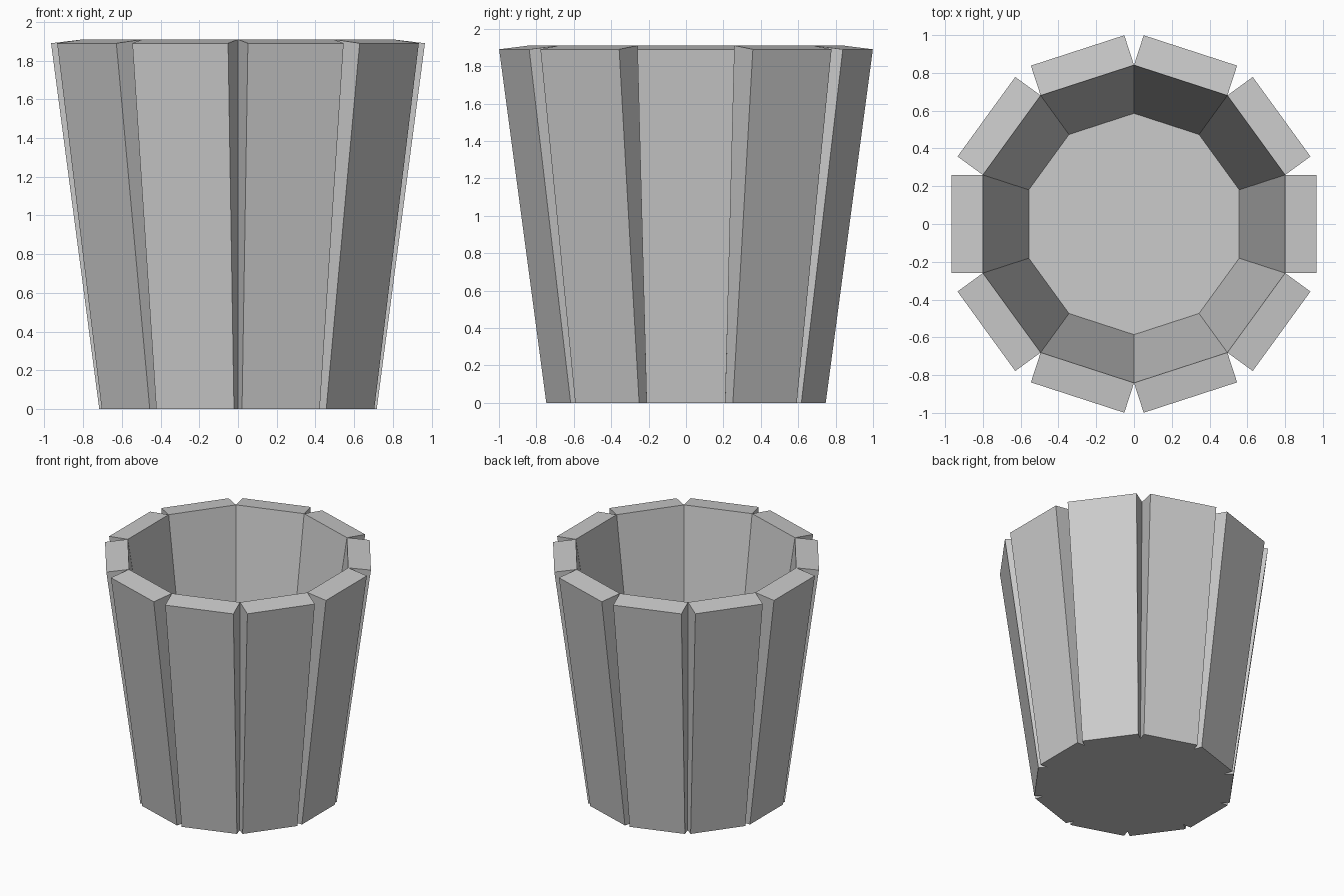
import bpy, bmesh
from math import cos, sin, tan, pi

if "Cube" in bpy.data.objects:
    bpy.data.objects.remove(bpy.data.objects["Cube"])

N = 10
HALF = pi / N

def corner(side, apothem, half_width, z, sign):
    """Point on a side panel: out along its normal, then sideways."""
    a = side * 2 * HALF
    u, v = apothem, sign * half_width
    return (u * cos(a) - v * sin(a), u * sin(a) + v * cos(a), z)

def ring(bm, apothem, z):
    """Ten shared decagon corners; corner i sits between panels i and i+1."""
    return [bm.verts.new(corner(i, apothem, apothem * tan(HALF), z, 1)) for i in range(N)]

bm = bmesh.new()
rim = ring(bm, 0.80, 1.91)       # sharp inner rim, also groove top
foot = ring(bm, 0.65, 0.0)       # groove bottom
floor = ring(bm, 0.557, 0.18)    # inner floor edge
outline = []

for i in range(N):
    p = i - 1
    # raised outer panel, with the panel edges parallel to the decagon sides
    t0, t1 = [bm.verts.new(corner(i, 0.966, 0.26, 1.89, s)) for s in (-1, 1)]
    b0, b1 = [bm.verts.new(corner(i, 0.717, 0.211, 0.0, s)) for s in (-1, 1)]
    bm.faces.new((b0, b1, t1, t0))
    bm.faces.new((t0, t1, rim[i], rim[p]))
    bm.faces.new((foot[p], b0, t0, rim[p]))
    bm.faces.new((b1, foot[i], rim[i], t1))
    # inner wall
    bm.faces.new((floor[p], rim[p], rim[i], floor[i]))
    outline += [b0, b1, foot[i]]

bm.faces.new(floor)              # inside floor
bm.faces.new(outline[::-1])      # notched underside
bmesh.ops.recalc_face_normals(bm, faces=bm.faces[:])

mesh = bpy.data.meshes.new("panelled_pot")
bm.to_mesh(mesh)
bm.free()
bpy.context.collection.objects.link(bpy.data.objects.new("panelled_pot", mesh))
